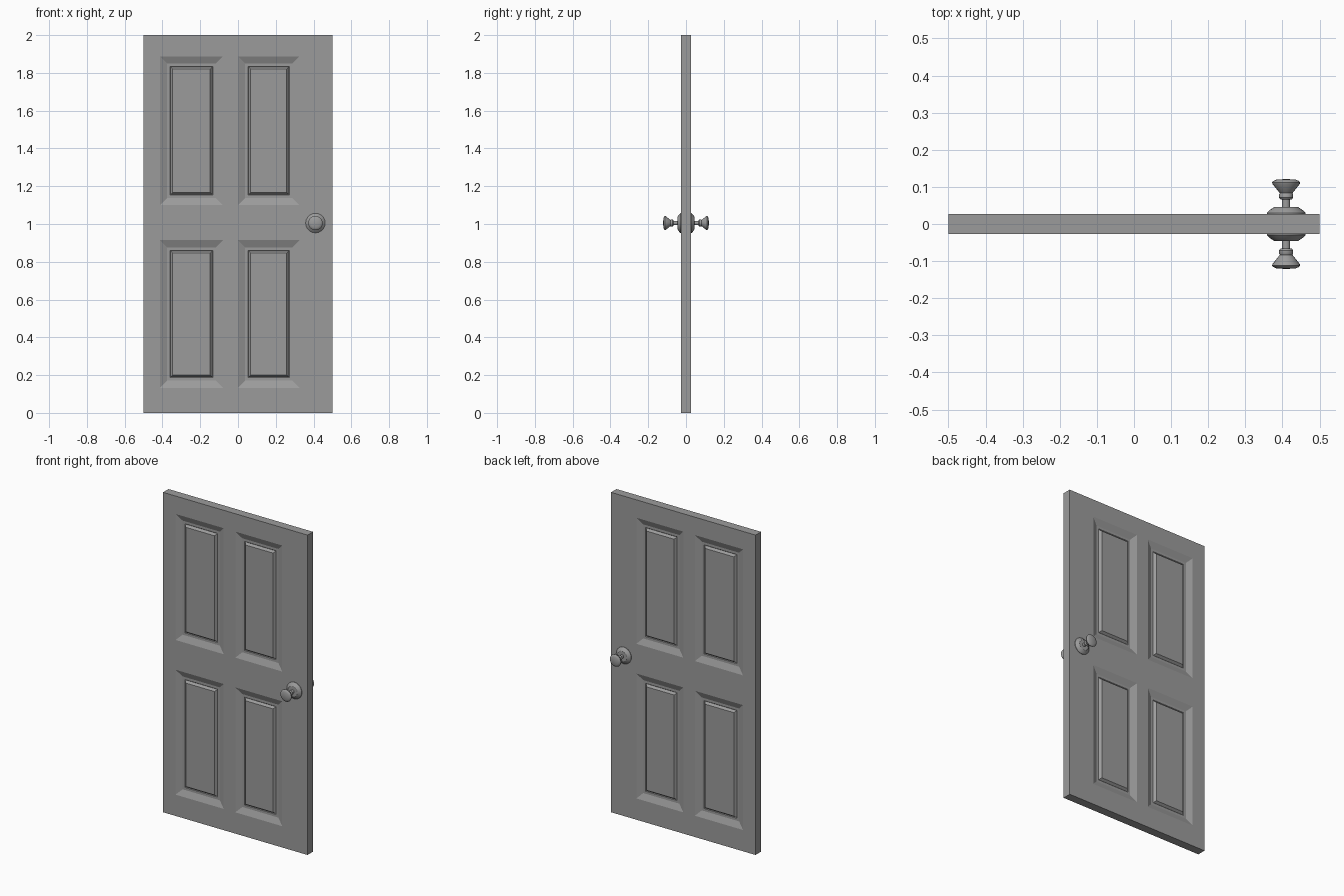
import bpy, bmesh, math

cube = bpy.data.objects.get("Cube")
if cube:
    bpy.data.objects.remove(cube, do_unlink=True)

HALF = 0.027                                  # half the door thickness
COLUMNS = [-0.5, -0.413, -0.08, 0.0, 0.325, 0.5]
ROWS = [0.0, 0.133, 0.914, 1.10, 1.888, 2.0]

grey = bpy.data.materials.new("painted grey")
grey.use_nodes = True
grey.diffuse_color = (0.33, 0.33, 0.33, 1)
grey.node_tree.nodes["Principled BSDF"].inputs["Base Color"].default_value = (0.33, 0.33, 0.33, 1)


def make_object(name, bm, location=(0, 0, 0)):
    """Turn the front half into an object mirrored to the back."""
    bmesh.ops.recalc_face_normals(bm, faces=bm.faces)
    mesh = bpy.data.meshes.new(name)
    bm.to_mesh(mesh)
    bm.free()
    mesh.materials.append(grey)
    obj = bpy.data.objects.new(name, mesh)
    obj.location = location
    bpy.context.collection.objects.link(obj)
    mirror = obj.modifiers.new("front and back", 'MIRROR')
    mirror.use_axis = (False, True, False)
    return obj


# Door slab: front sheet split into rails, stiles and four panel cells
bm = bmesh.new()
grid = [[bm.verts.new((x, -HALF, z)) for x in COLUMNS] for z in ROWS]
panels = []
for r in range(len(ROWS) - 1):
    for c in range(len(COLUMNS) - 1):
        face = bm.faces.new((grid[r][c], grid[r][c + 1], grid[r + 1][c + 1], grid[r + 1][c]))
        if r % 2 and c % 2:
            panels.append(face)
bm.normal_update()

# Door edges reach back to the middle plane
rim = [e for e in bm.edges if e.is_boundary]
skirt = bmesh.ops.extrude_edge_only(bm, edges=rim)["geom"]
for v in skirt:
    if isinstance(v, bmesh.types.BMVert):
        v.co.y = 0

# Panels: sloped recess, flat border, raised field
for width, depth in ((0.053, -0.016), (0.022, 0), (0.004, -0.003), (0.016, 0.014)):
    bmesh.ops.inset_individual(bm, faces=panels, thickness=width, depth=depth)
make_object("door_panel", bm)


# Turned hardware
def turned(name, profile, sides=20):
    bm = bmesh.new()
    verts = [bm.verts.new((r, -y, 0)) for r, y in profile]
    edges = [bm.edges.new(pair) for pair in zip(verts, verts[1:])]
    bmesh.ops.spin(bm, geom=verts + edges, cent=(0, 0, 0), axis=(0, 1, 0),
                   angle=math.tau, steps=sides)
    bmesh.ops.remove_doubles(bm, verts=bm.verts, dist=0.0001)
    obj = make_object(name, bm, (0.41, 0, 1.005))
    bpy.ops.object.select_all(action='DESELECT')
    obj.select_set(True)
    bpy.context.view_layer.objects.active = obj
    bpy.ops.object.shade_smooth_by_angle(angle=math.radians(35))


turned("knob_rosette", [(0.052, HALF - 0.005), (0.052, 0.030), (0.045, 0.037),
                        (0.032, 0.046), (0, 0.046)])
turned("knob_stem", [(0.011, 0.040), (0.011, 0.072)])
turned("door_knob", [(0, 0.066), (0.015, 0.066), (0.019, 0.071), (0.019, 0.080), (0.017, 0.083),
                     (0.021, 0.088), (0.037, 0.108), (0.038, 0.112), (0.034, 0.116),
                     (0.025, 0.120), (0, 0.121)])
